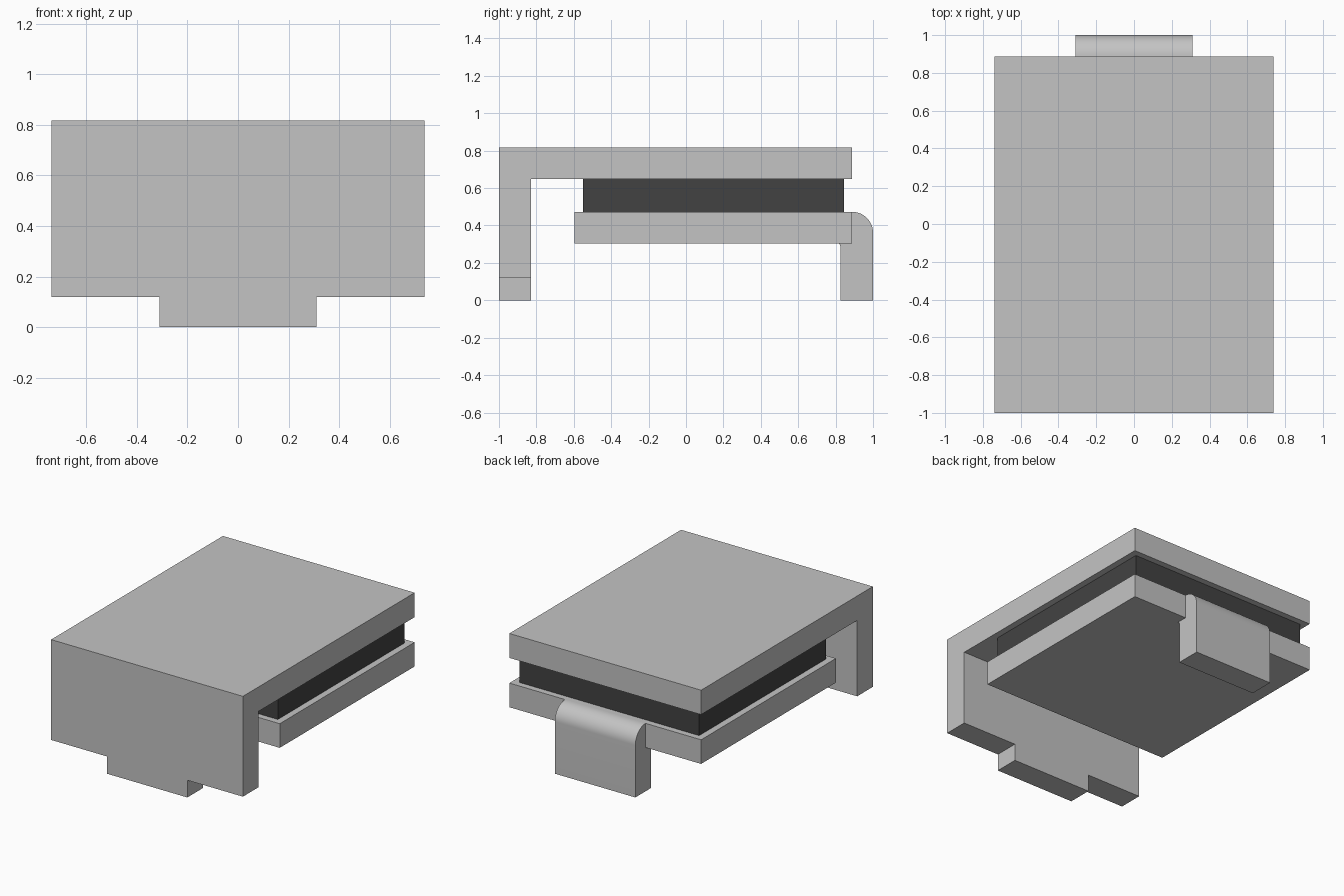
import bpy
import bmesh
import math

cube = bpy.data.objects.get("Cube")
if cube:
    bpy.data.objects.remove(cube, do_unlink=True)


def material(name, value):
    m = bpy.data.materials.new(name)
    m.use_nodes = True
    m.diffuse_color = (value, value, value, 1)
    bsdf = m.node_tree.nodes["Principled BSDF"]
    bsdf.inputs["Base Color"].default_value = (value, value, value, 1)
    bsdf.inputs["Roughness"].default_value = 0.6
    return m


METAL = material("light grey metal", 0.55)
BODY = material("dark grey body", 0.055)


def extrude_profile(half_width, profile):
    """Sweep a closed (y, z) profile across x, centred on x = 0."""
    bm = bmesh.new()
    face = bm.faces.new([bm.verts.new((-half_width, y, z)) for y, z in profile])
    new = bmesh.ops.extrude_face_region(bm, geom=[face])["geom"]
    verts = [v for v in new if isinstance(v, bmesh.types.BMVert)]
    bmesh.ops.translate(bm, verts=verts, vec=(2 * half_width, 0, 0))
    bmesh.ops.recalc_face_normals(bm, faces=bm.faces[:])
    return bm


def rect(y0, y1, z0, z1):
    return [(y0, z0), (y1, z0), (y1, z1), (y0, z1)]


def arc(cy, cz, r, start, end, steps):
    angles = [math.radians(start + (end - start) * i / steps) for i in range(steps + 1)]
    return [(cy + r * math.cos(a), cz + r * math.sin(a)) for a in angles]


def finish(bm, name, mat, smooth=False):
    bmesh.ops.recalc_face_normals(bm, faces=bm.faces[:])
    mesh = bpy.data.meshes.new(name)
    bm.to_mesh(mesh)
    bm.free()
    mesh.materials.append(mat)
    obj = bpy.data.objects.new(name, mesh)
    bpy.context.collection.objects.link(obj)
    if smooth:
        bpy.ops.object.select_all(action="DESELECT")
        obj.select_set(True)
        bpy.context.view_layer.objects.active = obj
        bpy.ops.object.shade_smooth_by_angle(angle=math.radians(30))
    return obj


WIDTH = 0.738      # half width of the plates
TAB = 0.31         # half width of the terminal tabs

# Upper plate with its folded front flange, and a foot drawn down from the flange
bm = extrude_profile(WIDTH, [(-1, 0.12), (-0.828, 0.12), (-0.828, 0.648),
                             (0.888, 0.648), (0.888, 0.818), (-1, 0.818)])
for x in (-TAB, TAB):
    bmesh.ops.bisect_plane(bm, geom=bm.verts[:] + bm.edges[:] + bm.faces[:],
                           plane_co=(x, 0, 0), plane_no=(1, 0, 0))
foot = [f for f in bm.faces if f.calc_center_median().z < 0.13
        and abs(f.calc_center_median().x) < 0.1]
new = bmesh.ops.extrude_face_region(bm, geom=foot)["geom"]
bmesh.ops.translate(bm, verts=[v for v in new if isinstance(v, bmesh.types.BMVert)],
                    vec=(0, 0, -0.12))
bmesh.ops.dissolve_limit(bm, angle_limit=0.01, verts=bm.verts[:], edges=bm.edges[:])
finish(bm, "upper_plate", METAL)

# Dark body sandwiched between the plates
finish(extrude_profile(WIDTH - 0.046, rect(-0.55, 0.844, 0.473, 0.648)), "core_body", BODY)

# Lower plate
finish(extrude_profile(WIDTH, rect(-0.595, 0.888, 0.305, 0.473)), "lower_plate", METAL)

# Rear leg, bent down from the lower plate with rounded outer and inner corners
leg = [(0.888, 0.305)]
leg += [(1, 0)] and arc(0.888, 0.361, 0.112, 90, 0, 16)
leg += [(1, 0), (0.825, 0)]
leg += arc(0.808, 0.288, 0.017, 0, 90, 6)
finish(extrude_profile(TAB, leg), "rear_leg", METAL, smooth=True)
